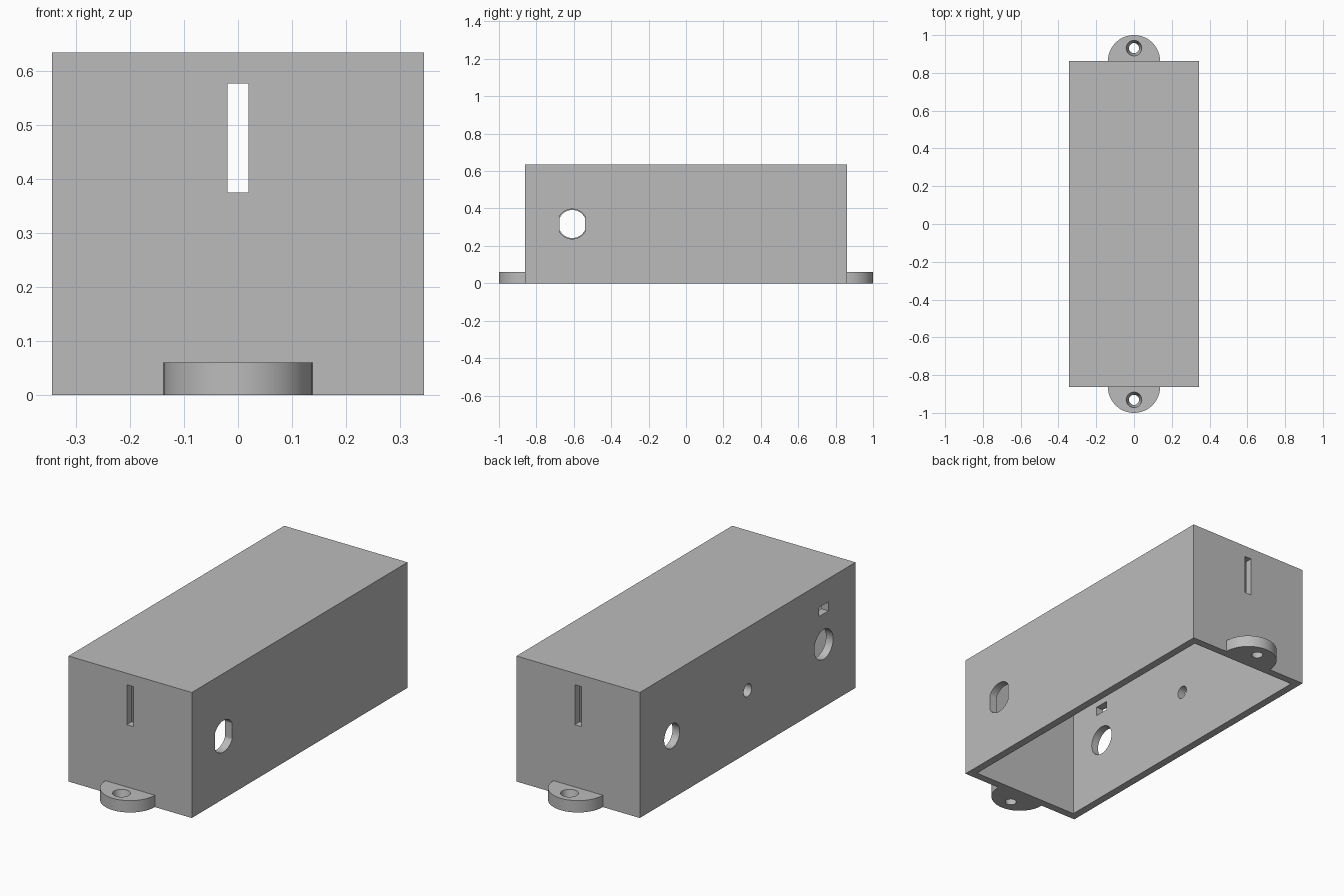
import bpy, bmesh, math
from mathutils import Matrix, Vector

cube = bpy.data.objects.get("Cube")
if cube:
    bpy.data.objects.remove(cube, do_unlink=True)

HX, HY, H = 0.345, 0.862, 0.635   # half width, half length, height
WALL = 0.04
EAR_R, EAR_H = 0.138, 0.06

grey = bpy.data.materials.new("plain grey")
grey.use_nodes = True
colour = (0.5, 0.5, 0.5, 1)
grey.diffuse_color = colour
grey.node_tree.nodes["Principled BSDF"].inputs["Base Color"].default_value = colour


def make(name, bm):
    bmesh.ops.recalc_face_normals(bm, faces=bm.faces)
    mesh = bpy.data.meshes.new(name)
    bm.to_mesh(mesh)
    bm.free()
    mesh.materials.append(grey)
    obj = bpy.data.objects.new(name, mesh)
    bpy.context.collection.objects.link(obj)
    return obj


def box(name, centre, size):
    bm = bmesh.new()
    bmesh.ops.create_cube(bm, size=1, matrix=Matrix.Translation(centre) @ Matrix.Diagonal((*size, 1)))
    return make(name, bm)


def prism(name, points, offset):
    """Extrude a flat outline along an offset."""
    bm = bmesh.new()
    face = bm.faces.new([bm.verts.new(p) for p in points])
    new = bmesh.ops.extrude_face_region(bm, geom=[face])["geom"]
    bmesh.ops.translate(bm, vec=offset, verts=[v for v in new if isinstance(v, bmesh.types.BMVert)])
    return make(name, bm)


def side_hole(name, side, y, z, r, flat=1.0):
    """Round cutter through one long wall, with optional flats at +-flat."""
    pts = []
    for i in range(64):
        a = math.tau * (i + 0.5) / 64
        pts.append((side * (HX - 0.1), y + max(-flat, min(flat, r * math.cos(a))), z + r * math.sin(a)))
    return prism(name, pts, Vector((side * 0.2, 0, 0)))


def cut(target, cutters):
    bpy.context.view_layer.objects.active = target
    for c in cutters:
        mod = target.modifiers.new("cut", "BOOLEAN")
        mod.operation, mod.solver, mod.object = "DIFFERENCE", "EXACT", c
        bpy.ops.object.modifier_apply(modifier=mod.name)
        bpy.data.objects.remove(c, do_unlink=True)


def smooth(obj):
    bpy.ops.object.select_all(action="DESELECT")
    obj.select_set(True)
    bpy.context.view_layer.objects.active = obj
    bpy.ops.object.shade_smooth_by_angle(angle=math.radians(30))


# Open-bottomed box with its wall openings
case = box("case", (0, 0, H / 2), (2 * HX, 2 * HY, H))
cut(case, [
    box("cavity", (0, 0, (H - WALL) / 2 - 0.1), (2 * (HX - WALL), 2 * (HY - WALL), H - WALL + 0.2)),
    box("end_slots", (0, 0, 0.476), (0.038, 3, 0.202)),
    side_hole("flat_sided_hole", 1, -0.608, 0.317, 0.08, 0.068),
    side_hole("large_hole", -1, -0.608, 0.317, 0.075),
    side_hole("middle_hole", -1, 0, 0.317, 0.032),
    side_hole("end_hole", -1, 0.605, 0.317, 0.062),
    box("small_window", (-HX, -0.608, 0.495), (0.2, 0.076, 0.046)),
])
smooth(case)

# Half-round mounting ears with countersunk screw holes
for name, s in (("front_ear", -1), ("back_ear", 1)):
    arc = [math.pi * i / 48 for i in range(49)]
    ear = prism(name, [(EAR_R * math.cos(a), s * (HY + EAR_R * math.sin(a)), 0) for a in arc],
                Vector((0, 0, EAR_H)))
    bm = bmesh.new()
    bmesh.ops.create_cone(bm, cap_ends=True, segments=48, radius1=0.022, radius2=0.046,
                          depth=EAR_H * 5 / 3, matrix=Matrix.Translation((0, s * 0.931, EAR_H / 2)))
    cut(ear, [make("screw_hole", bm)])
    smooth(ear)
